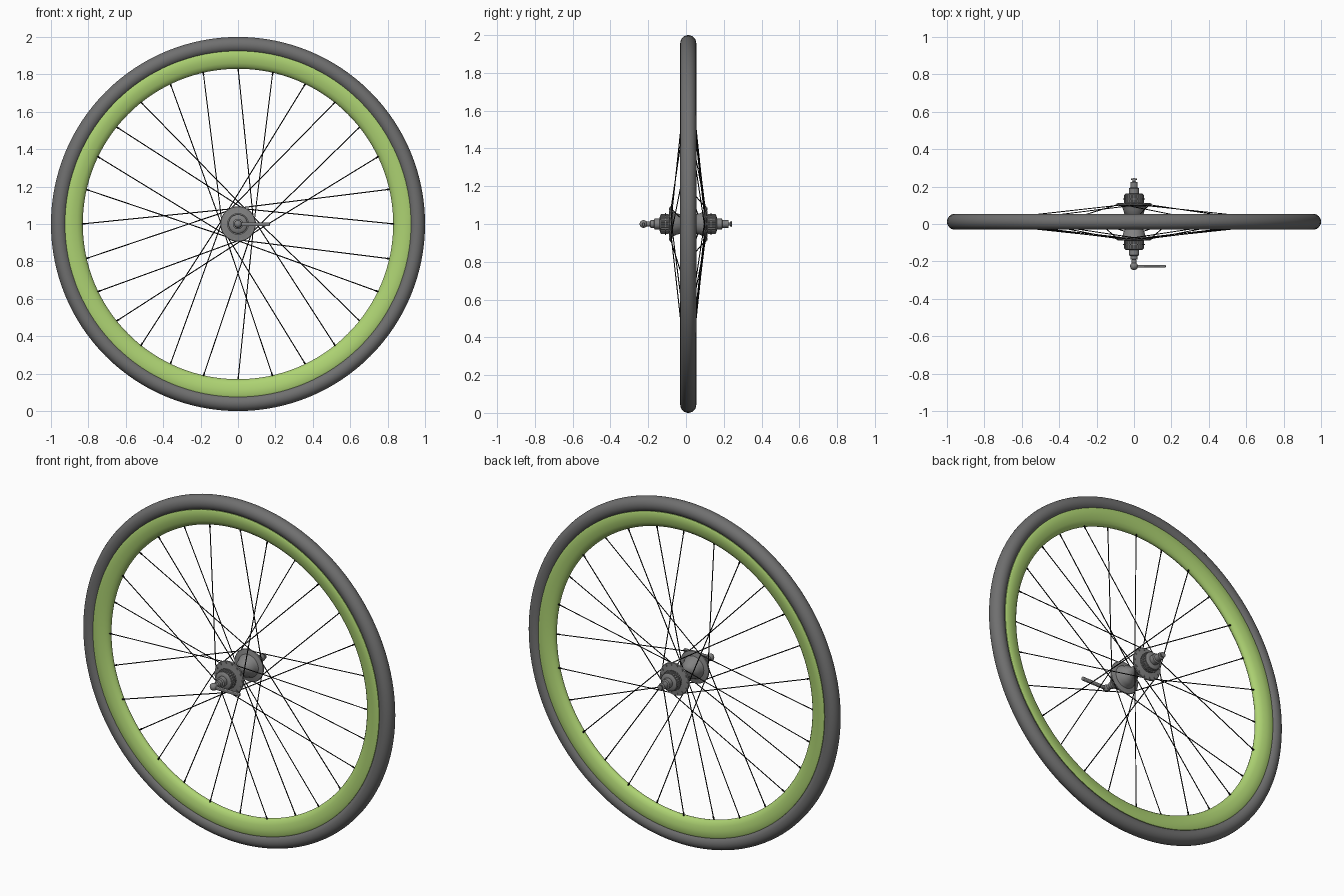
import bpy, bmesh
from math import sin, cos, pi, radians
from mathutils import Vector, Matrix

if "Cube" in bpy.data.objects:
    bpy.data.objects.remove(bpy.data.objects["Cube"])

MID = 0.012                      # plane of the wheel along y
HUB = Vector((0, MID, 1))


def material(name, rgb):
    m = bpy.data.materials.new(name)
    m.use_nodes = True
    m.diffuse_color = (*rgb, 1)
    m.node_tree.nodes["Principled BSDF"].inputs["Base Color"].default_value = (*rgb, 1)
    return m


RUBBER = material("grey rubber", (0.16, 0.16, 0.16))
GREEN = material("green rim", (0.42, 0.65, 0.17))
METAL = material("hub metal", (0.22, 0.22, 0.22))
BLACK = material("black spoke", (0.006, 0.006, 0.006))


def finish(bm, name, mat, angle=35):
    bmesh.ops.recalc_face_normals(bm, faces=bm.faces)
    mesh = bpy.data.meshes.new(name)
    bm.to_mesh(mesh)
    bm.free()
    mesh.materials.append(mat)
    ob = bpy.data.objects.new(name, mesh)
    bpy.context.collection.objects.link(ob)
    bpy.ops.object.select_all(action='DESELECT')
    ob.select_set(True)
    bpy.context.view_layer.objects.active = ob
    bpy.ops.object.shade_smooth_by_angle(angle=radians(angle))
    return ob


def lathe(name, profile, mat, steps, closed=False, angle=35):
    """Turn (radius, offset along y) points around the axle."""
    bm = bmesh.new()
    vs = [bm.verts.new(HUB + Vector((r, y, 0))) for r, y in profile]
    edges = [bm.edges.new(p) for p in zip(vs, vs[1:])]
    if closed:
        edges.append(bm.edges.new((vs[-1], vs[0])))
    bmesh.ops.spin(bm, geom=vs + edges, cent=HUB, axis=(0, 1, 0),
                   angle=2 * pi, steps=steps, use_merge=True)
    bmesh.ops.remove_doubles(bm, verts=bm.verts, dist=1e-5)
    return finish(bm, name, mat, angle)


def rod(bm, a, b, radius, sides=6):
    d = b - a
    turn = d.to_track_quat('Z', 'Y').to_matrix().to_4x4()
    bmesh.ops.create_cone(bm, cap_ends=True, segments=sides, radius1=radius,
                          radius2=radius, depth=d.length,
                          matrix=Matrix.Translation((a + b) / 2) @ turn)


def polar(radius, angle, y):
    return HUB + Vector((radius * cos(angle), y, radius * sin(angle)))


# Tyre and rim
tube = 0.0425
ring = [(1 - tube + tube * cos(2 * pi * i / 24), tube * sin(2 * pi * i / 24))
        for i in range(24)]
lathe("tyre", ring, RUBBER, 128, closed=True, angle=60)

half = [(0.925, 0.031), (0.917, 0.035), (0.885, 0.033), (0.86, 0.028),
        (0.842, 0.019), (0.833, 0.009)]
rim = half + [(0.83, 0)] + [(r, -y) for r, y in reversed(half)]
lathe("rim", rim, GREEN, 128, closed=True, angle=60)

# Hub shell: narrow waist opening into a bell and flange at each end
side = [(0.03, 0.012), (0.036, 0.03), (0.052, 0.045), (0.058, 0.065),
        (0.066, 0.082), (0.092, 0.088), (0.095, 0.092), (0.092, 0.097),
        (0.07, 0.099), (0.05, 0.102), (0.05, 0.145), (0.044, 0.15),
        (0.028, 0.152), (0.028, 0.178), (0.02, 0.182), (0.02, 0.2),
        (0.012, 0.203), (0.012, 0.21)]
shell = [(0, -0.21)] + [(r, -y) for r, y in reversed(side)] + side + [(0, 0.21)]
lathe("hub_shell", shell, METAL, 40)

# Rear axle nut and front lever pivot
lathe("rear_axle_nut", [(0, 0.2), (0.02, 0.2), (0.02, 0.212), (0.009, 0.214),
                        (0.009, 0.222), (0.015, 0.224), (0.015, 0.23),
                        (0, 0.233)], METAL, 20)
lathe("front_axle_end", [(0, -0.205), (0.014, -0.205), (0.014, -0.235), (0, -0.235)],
      METAL, 20)

bm = bmesh.new()
pivot = Vector((0, -0.225, 1))
bmesh.ops.create_uvsphere(bm, u_segments=20, v_segments=12, radius=0.021,
                          matrix=Matrix.Translation(pivot))
finish(bm, "lever_pivot", METAL)

bm = bmesh.new()
bmesh.ops.create_cube(bm, size=1, matrix=Matrix.Translation(pivot + Vector((0.09, 0, -0.002)))
                      @ Matrix.Diagonal((0.16, 0.014, 0.02, 1)))
lever = finish(bm, "quick_release_lever", METAL)
bevel = lever.modifiers.new("rounded edges", 'BEVEL')
bevel.width = 0.004
bevel.segments = 2

# Ridged collars and spoke heads on each flange
for label, s in (("front", -1), ("rear", 1)):
    bm = bmesh.new()
    for i in range(24):
        a = 2 * pi * i / 24
        rod(bm, polar(0.049, a, s * 0.104), polar(0.049, a, s * 0.144), 0.005)
    finish(bm, label + "_collar_ridges", METAL)
    lathe(label + "_lock_ring", [(0.045, s * 0.118), (0.058, s * 0.118),
                                 (0.058, s * 0.124), (0.045, s * 0.124)],
          METAL, 32, closed=True)
    bm = bmesh.new()
    for i in range(14):
        a = 2 * pi * i / 14
        rod(bm, polar(0.083, a, s * 0.096), polar(0.083, a, s * 0.101), 0.006, 8)
    finish(bm, label + "_spoke_heads", METAL)

# Spokes: alternate flanges, pairs leaning either way, each with a nipple
COUNT = 28
bm = bmesh.new()
nip = bmesh.new()
for k in range(COUNT):
    a = 2 * pi * k / COUNT
    s = -1 if k % 2 == 0 else 1
    lean = 1 if (k // 2) % 2 == 0 else -1
    start = polar(0.085, a + lean * radians(76), s * 0.093)
    end = polar(0.838, a, s * 0.006)
    rod(bm, start, end, 0.0028)
    rod(nip, end + (start - end).normalized() * 0.022, end, 0.0045)
finish(bm, "spokes", BLACK)
finish(nip, "spoke_nipples", BLACK)
